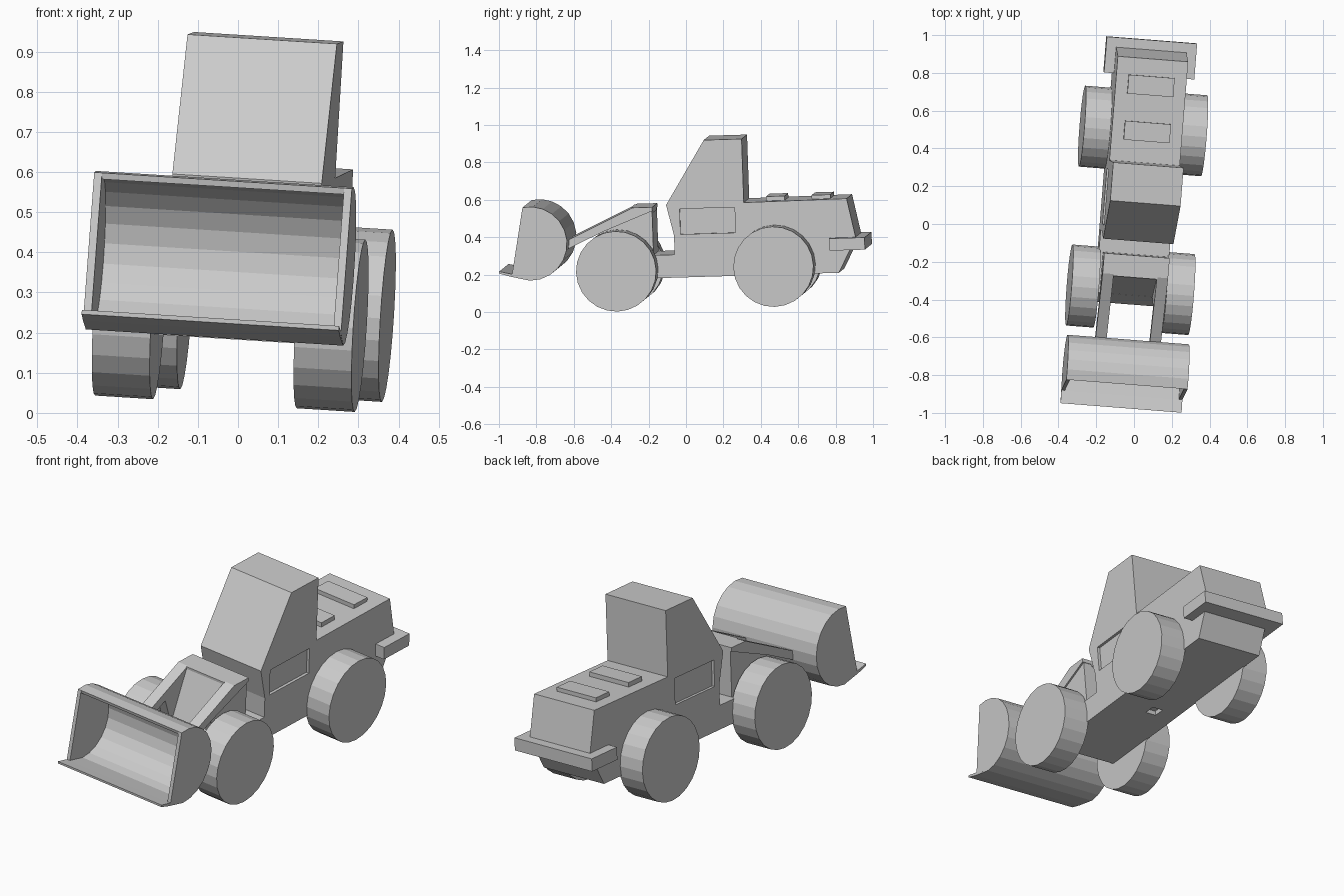
import bpy, bmesh, math
from mathutils import Matrix

if "Cube" in bpy.data.objects:
    bpy.data.objects.remove(bpy.data.objects["Cube"], do_unlink=True)

# One plain grey for the whole machine
grey = bpy.data.materials.new("plain_grey")
grey.use_nodes = True
grey.diffuse_color = (0.6, 0.6, 0.6, 1)
grey.node_tree.nodes["Principled BSDF"].inputs["Base Color"].default_value = (0.6, 0.6, 0.6, 1)

# The machine stands slightly turned and tilted
TILT = (Matrix.Translation((-0.007, 0, 0))
        @ Matrix.Rotation(math.radians(-4.6), 4, 'Z')
        @ Matrix.Rotation(math.radians(1.7), 4, 'X')
        @ Matrix.Rotation(math.radians(3.6), 4, 'Y'))


def prism(name, profile, x0, x1):
    """Extrude a (y, z) outline from x0 to x1."""
    bm = bmesh.new()
    face = bm.faces.new([bm.verts.new((x0, y, z)) for y, z in profile])
    ext = bmesh.ops.extrude_face_region(bm, geom=[face])
    moved = [g for g in ext["geom"] if isinstance(g, bmesh.types.BMVert)]
    bmesh.ops.translate(bm, verts=moved, vec=(x1 - x0, 0, 0))
    bmesh.ops.recalc_face_normals(bm, faces=bm.faces)
    mesh = bpy.data.meshes.new(name)
    bm.to_mesh(mesh)
    bm.free()
    mesh.materials.append(grey)
    obj = bpy.data.objects.new(name, mesh)
    bpy.context.collection.objects.link(obj)
    obj.matrix_world = TILT
    return obj


def box(name, x0, x1, y0, y1, z0, z1):
    return prism(name, [(y0, z0), (y1, z0), (y1, z1), (y0, z1)], x0, x1)


def carve(target, cutter):
    mod = target.modifiers.new("carve", 'BOOLEAN')
    mod.operation = 'DIFFERENCE'
    mod.solver = 'EXACT'
    mod.object = cutter
    bpy.context.view_layer.objects.active = target
    bpy.ops.object.modifier_apply(modifier=mod.name)
    bpy.data.objects.remove(cutter, do_unlink=True)


def arc(cy, cz, r, start, end, steps):
    angles = [math.radians(start + (end - start) * i / steps) for i in range(steps + 1)]
    return [(cy + r * math.cos(a), cz + r * math.sin(a)) for a in angles]


# Body: cab, hood, tail and low front chassis in one outline
HALF = 0.187
body = prism("body", [
    (-0.42, 0.197), (0.842, 0.197), (0.939, 0.381), (0.897, 0.593),
    (0.345, 0.588), (0.345, 0.929), (0.142, 0.929), (-0.072, 0.587),
    (-0.035, 0.424), (-0.035, 0.32), (-0.367, 0.32)], -HALF, HALF)

# Recessed side windows and the small socket underneath
for side in (-1, 1):
    carve(body, box("window_cutter", side * (HALF - 0.015), side * 0.25, 0, 0.295, 0.428, 0.564))
carve(body, box("socket_cutter", -0.08, -0.02, 0.09, 0.15, 0.15, 0.22))

# Hood vents and rear bumper
for i, y in enumerate((0.46, 0.705)):
    box(f"hood_vent_{i + 1}", -0.122, 0.122, y, y + 0.1, 0.58, 0.613)
box("rear_bumper", -0.24, 0.24, 0.8, 0.99, 0.32, 0.385)

# Wheels
for place, y in (("front", -0.341), ("rear", 0.503)):
    for label, side in (("left", 1), ("right", -1)):
        rim = arc(y, 0.248, 0.215, 0, 345, 23)
        prism(f"{place}_{label}_wheel", rim, side * 0.18, side * 0.325)

# Loader tower with cross beam and two lift arms
prism("loader_tower", [(-0.15, 0.3), (-0.15, 0.57), (-0.265, 0.565), (-0.375, 0.3)], -0.117, 0.117)
box("cross_beam", -0.117, 0.117, -0.265, -0.148, 0.545, 0.577)
for label, side in (("left", 1), ("right", -1)):
    prism(f"{label}_lift_arm", [
        (-0.148, 0.577), (-0.255, 0.577), (-0.61, 0.412),
        (-0.61, 0.365), (-0.42, 0.452), (-0.148, 0.557)], side * 0.115, side * 0.174)
    prism(f"{label}_tower_cheek", [
        (-0.15, 0.3), (-0.15, 0.56), (-0.42, 0.455), (-0.367, 0.3)], side * 0.115, side * 0.165)

# Bucket: curved shell with a cutting lip, closed by two end plates
outer = arc(-0.797, 0.41, 0.198, 100, -92, 12)
inner = arc(-0.797, 0.41, 0.182, -92, 100, 12)
tip = [(-0.91, 0.237), (-0.968, 0.255), (-0.968, 0.266), (-0.9, 0.25)]
prism("bucket_shell", outer + tip + inner, -0.322, 0.322)
for label, side in (("left", 1), ("right", -1)):
    prism(f"bucket_{label}_end", outer + [(-0.9, 0.245)], side * 0.303, side * 0.3225)
